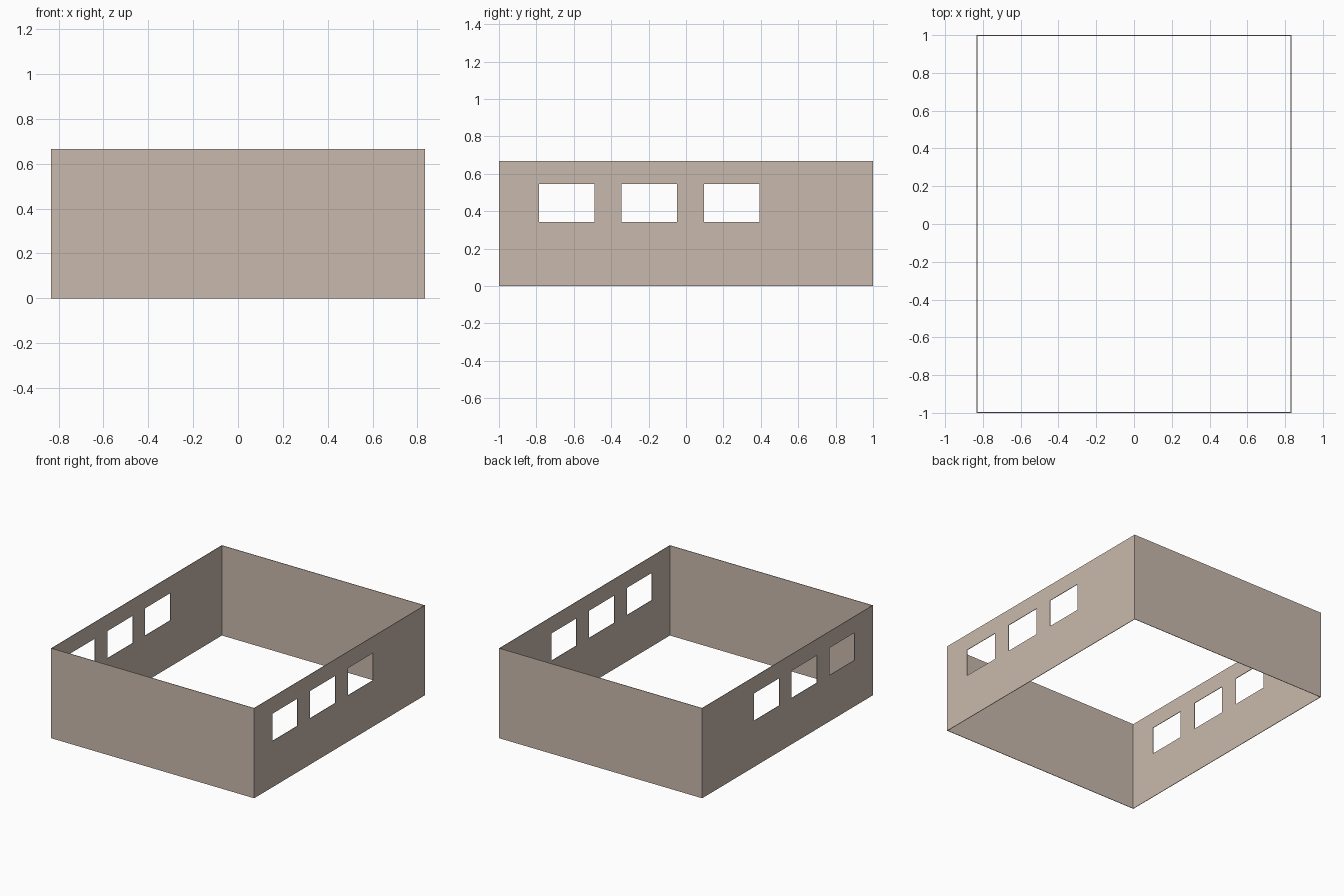
import bpy, bmesh

if "Cube" in bpy.data.objects:
    bpy.data.objects.remove(bpy.data.objects["Cube"])

W, D, H, T = 0.833, 1.0, 0.667, 0.004      # half width, half depth, height, wall thickness
WINDOWS = [(-0.786, -0.49), (-0.345, -0.049), (0.097, 0.393)]
SILL, HEAD = 0.342, 0.545

plaster = bpy.data.materials.new("beige_plaster")
plaster.diffuse_color = (0.584, 0.491, 0.418, 1)
plaster.use_nodes = True
plaster.node_tree.nodes["Principled BSDF"].inputs["Base Color"].default_value = plaster.diffuse_color


def wall(name, along, spans, place):
    """Thin wall: a grid of panels with the window cells left out, then thickened."""
    us = sorted({-along, along, *(u for s in spans for u in s)})
    zs = [0, SILL, HEAD, H] if spans else [0, H]
    bm = bmesh.new()
    for u0, u1 in zip(us, us[1:]):
        for z0, z1 in zip(zs, zs[1:]):
            if (u0, u1) in spans and z0 == SILL:
                continue
            bm.faces.new([bm.verts.new(place(u, z))
                          for u, z in ((u0, z0), (u1, z0), (u1, z1), (u0, z1))])
    bmesh.ops.remove_doubles(bm, verts=bm.verts, dist=1e-5)
    # merge flat panels into clean faces around the openings
    bmesh.ops.dissolve_limit(bm, angle_limit=0.01, verts=bm.verts, edges=bm.edges)
    me = bpy.data.meshes.new(name)
    bm.to_mesh(me)
    bm.free()
    me.materials.append(plaster)
    ob = bpy.data.objects.new(name, me)
    bpy.context.collection.objects.link(ob)
    mod = ob.modifiers.new("thickness", 'SOLIDIFY')
    mod.thickness = T
    mod.offset = -1       # grow inward from the outer face


# long side walls with three windows each
wall("right_wall", D, WINDOWS, lambda u, z: (W, u, z))
wall("left_wall", D, [(-b, -a) for a, b in WINDOWS][::-1], lambda u, z: (-W, -u, z))

# plain end walls, fitted between the side walls
wall("front_wall", W - T, [], lambda u, z: (u, -D, z))
wall("back_wall", W - T, [], lambda u, z: (-u, D, z))
